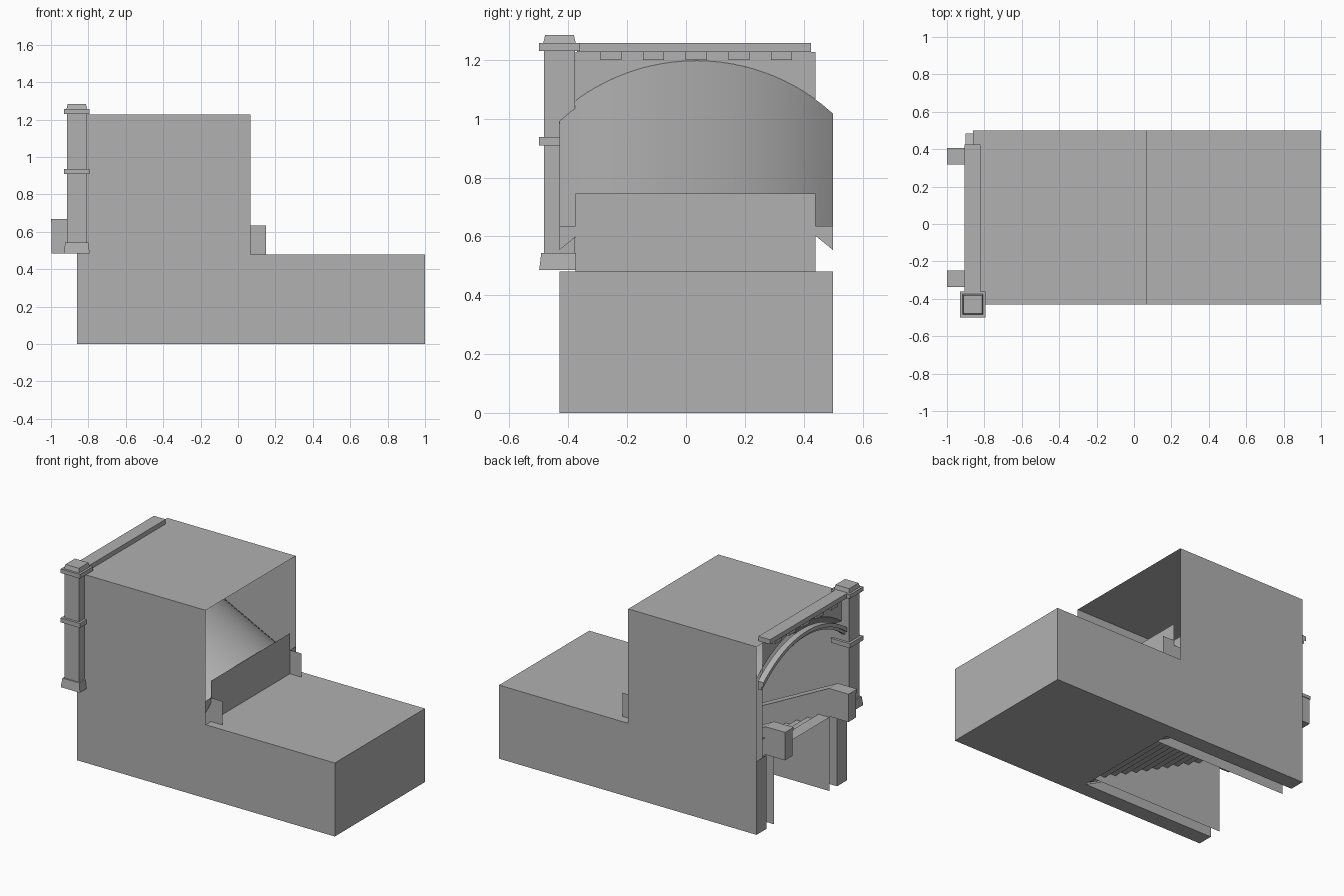
import bpy, bmesh, math

if "Cube" in bpy.data.objects:
    bpy.data.objects.remove(bpy.data.objects["Cube"])

X0, XM, X1 = -0.86, 0.067, 1.0      # entrance, end of raised part, far end
Y0, Y1, YC = -0.43, 0.50, 0.035     # outer side walls and centre line
ZL, ZH = 0.48, 1.227                # low roof, high roof
SLOPE = 0.5

# One mid-grey for the whole model
GREY = bpy.data.materials.new("stone_grey")
GREY.diffuse_color = (0.44, 0.44, 0.44, 1)
GREY.use_nodes = True
GREY.node_tree.nodes["Principled BSDF"].inputs["Base Color"].default_value = GREY.diffuse_color


def mesh(name, polys, smooth=False):
    bm = bmesh.new()
    for p in polys:
        bm.faces.new([bm.verts.new(c) for c in p])
    bmesh.ops.remove_doubles(bm, verts=bm.verts, dist=1e-5)
    bmesh.ops.recalc_face_normals(bm, faces=bm.faces)
    me = bpy.data.meshes.new(name)
    bm.to_mesh(me)
    bm.free()
    me.materials.append(GREY)
    ob = bpy.data.objects.new(name, me)
    bpy.context.collection.objects.link(ob)
    if smooth:
        bpy.context.view_layer.objects.active = ob
        ob.select_set(True)
        bpy.ops.object.shade_smooth_by_angle()
        ob.select_set(False)
    return ob


def prism_polys(a, b):
    n = len(a)
    return [a, b[::-1]] + [[a[i], a[(i + 1) % n], b[(i + 1) % n], b[i]] for i in range(n)]


def side_prism(name, prof, y0, y1):
    return mesh(name, prism_polys([(x, y0, z) for x, z in prof],
                                  [(x, y1, z) for x, z in prof]))


def box(name, x0, x1, y0, y1, z0, z1, taper=0):
    t = taper
    a = [(x0, y0, z0), (x1, y0, z0), (x1, y1, z0), (x0, y1, z0)]
    b = [(x0 + t, y0 + t, z1), (x1 - t, y0 + t, z1), (x1 - t, y1 - t, z1), (x0 + t, y1 - t, z1)]
    return mesh(name, prism_polys(a, b))


def sheet(name, prof, y):
    return mesh(name, [[(x, y, z) for x, z in prof]])


def arch_z(y, r=0.69, zc=0.507):
    return zc + math.sqrt(r * r - (y - YC) ** 2)


def flat(x0, x1, y0, y1, z):
    return [(x0, y0, z), (x1, y0, z), (x1, y1, z), (x0, y1, z)]


# Outer shell: stepped side walls, roofs, end wall
outline = [(X0, 0), (0.09, 0), (X1, 0), (X1, ZL), (XM, ZL), (XM, ZH), (X0, ZH)]
shell = [[(x, y, z) for x, z in outline] for y in (Y0, Y1)]
shell += [flat(X0, XM, Y0, Y1, ZH), flat(XM, X1, Y0, Y1, ZL),
          [(X1, Y0, 0), (X1, Y1, 0), (X1, Y1, ZL), (X1, Y0, ZL)],
          flat(0.09, X1, Y0, Y1, 0)]
mesh("outer_shell", shell)

# Foot strips and wall ends either side of the stairwell
for name, ya, yb in (("front_wall_end", Y0, -0.33), ("back_wall_end", 0.40, Y1)):
    yi = yb if ya == Y0 else ya
    mesh(name, [flat(X0, 0.09, ya, yb, 0),
                [(X0, ya, 0), (X0, yb, 0), (X0, yb, ZL), (X0, ya, ZL)],
                [(X0, yi, 0), (0.09, yi, 0), (X0, yi, ZL)]])

# Sloping vault following the stairs
N = 24
drop = (XM - X0) * SLOPE
ys = [Y0 + (Y1 - Y0) * i / N for i in range(N + 1)]
mesh("sloping_vault", [[(X0, a, arch_z(a)), (X0, b, arch_z(b)),
                        (XM, b, arch_z(b) - drop), (XM, a, arch_z(a) - drop)]
                       for a, b in zip(ys, ys[1:])], smooth=True)

# Panel closing the lower end of the vault
mesh("end_panel", [[(XM, -0.375, ZL), (XM, 0.44, ZL), (XM, 0.44, 0.745), (XM, -0.375, 0.745)]])

# Inner side walls under the vault, running past the lower end
for name, y, yo, xs in (("front_inner_wall", -0.375, Y0, -0.81), ("back_inner_wall", 0.44, Y1, X0)):
    zt = arch_z(y)
    sheet(name, [(xs, 0.45 - (xs - X0) * SLOPE), (XM, 0.02), (0.15, 0.02), (0.15, 0.635),
                 (XM, 0.635), (XM, zt - drop), (xs, zt - (xs - X0) * SLOPE)], y)
    mesh(name + "_end", [[(XM, y, 0.635), (XM, y, zt - drop),
                          (XM, yo, arch_z(yo) - drop), (XM, yo, 0.635)]])

# Spandrel above the entrance arch
ys = [-0.375 + 0.815 * i / N for i in range(N + 1)]
mesh("spandrel", [[(X0, a, arch_z(a)), (X0, b, arch_z(b)),
                   (X0, b, ZH), (X0, a, ZH)] for a, b in zip(ys, ys[1:])])

# Arch moulding: two stepped rings
for name, ro, ri, x in (("arch_ring_outer", 0.69, 0.667, -0.90), ("arch_ring_inner", 0.667, 0.65, -0.885)):
    ring = []
    ys = [-0.415 + 0.90 * i / N for i in range(N + 1)]
    sect = [[(x, y, arch_z(y, ro, 0.475)), (X0, y, arch_z(y, ro, 0.475)),
             (X0, y, arch_z(y, ri, 0.475)), (x, y, arch_z(y, ri, 0.475))] for y in ys]
    for a, b in zip(sect, sect[1:]):
        ring += [[a[k], a[(k + 1) % 4], b[(k + 1) % 4], b[k]] for k in range(4)]
    mesh(name, ring + [sect[0], sect[-1]], smooth=True)

# Cornice with dentils
box("cornice", -0.905, -0.82, -0.37, 0.425, 1.227, 1.257)
for i in range(5):
    c = -0.255 + 0.145 * i
    box("dentil", -0.895, -0.84, c - 0.036, c + 0.036, 1.20, 1.227)

# Corner pillar, built in stacked parts: half size, z range, taper
for name, h, z0, z1, t in (("pillar_base", 0.069, 0.485, 0.543, 0.007),
                           ("pillar_shaft", 0.053, 0.543, 1.23, 0),
                           ("pillar_band", 0.069, 0.908, 0.937, 0),
                           ("pillar_cap", 0.069, 1.23, 1.257, 0),
                           ("pillar_top", 0.055, 1.257, 1.284, 0.006)):
    box(name, -0.862 - h, -0.862 + h, -0.43 - h, -0.43 + h, z0, z1, t)

# Side parapets: level at the entrance, then sloping down with the stairs
xe = 0.06
de = (xe - X0) * SLOPE
for side, ya, yb, ys_, yl in (("front", -0.333, -0.252, -0.25, -0.375), ("back", 0.322, 0.402, 0.32, 0.44)):
    side_prism(side + "_parapet", [(-0.996, 0.485), (X0, 0.485), (xe, 0.485 - de), (xe, 0.65 - de),
                                   (X0, 0.65), (-0.996, 0.65)], ya, yb)
    side_prism(side + "_parapet_cap", [(-1.0, 0.65), (X0, 0.65), (xe, 0.65 - de), (xe, 0.67 - de),
                                       (X0, 0.67), (-1.0, 0.67)], ya - 0.004, yb + 0.004)
    sheet(side + "_stairwell_wall", [(X0, 0), (0.09, 0), (0.09, 0.02), (X0, 0.5)], ys_)
    a, b = sorted((yl, yb if side == "back" else ya))
    mesh(side + "_ledge", [[(X0, a, 0.60), (X0, b, 0.60), (xe, b, 0.60 - de), (xe, a, 0.60 - de)]])

# Stairs as a folded ribbon
STEPS = 12
run, rise = (0.09 - X0) / STEPS, ZL / STEPS
stairs = []
for i in range(STEPS):
    x, z = X0 + i * run, ZL - i * rise
    stairs.append(flat(x, x + run, -0.25, 0.32, z))
    stairs.append([(x + run, -0.25, z), (x + run, 0.32, z),
                   (x + run, 0.32, z - rise), (x + run, -0.25, z - rise)])
mesh("stairs", stairs)
